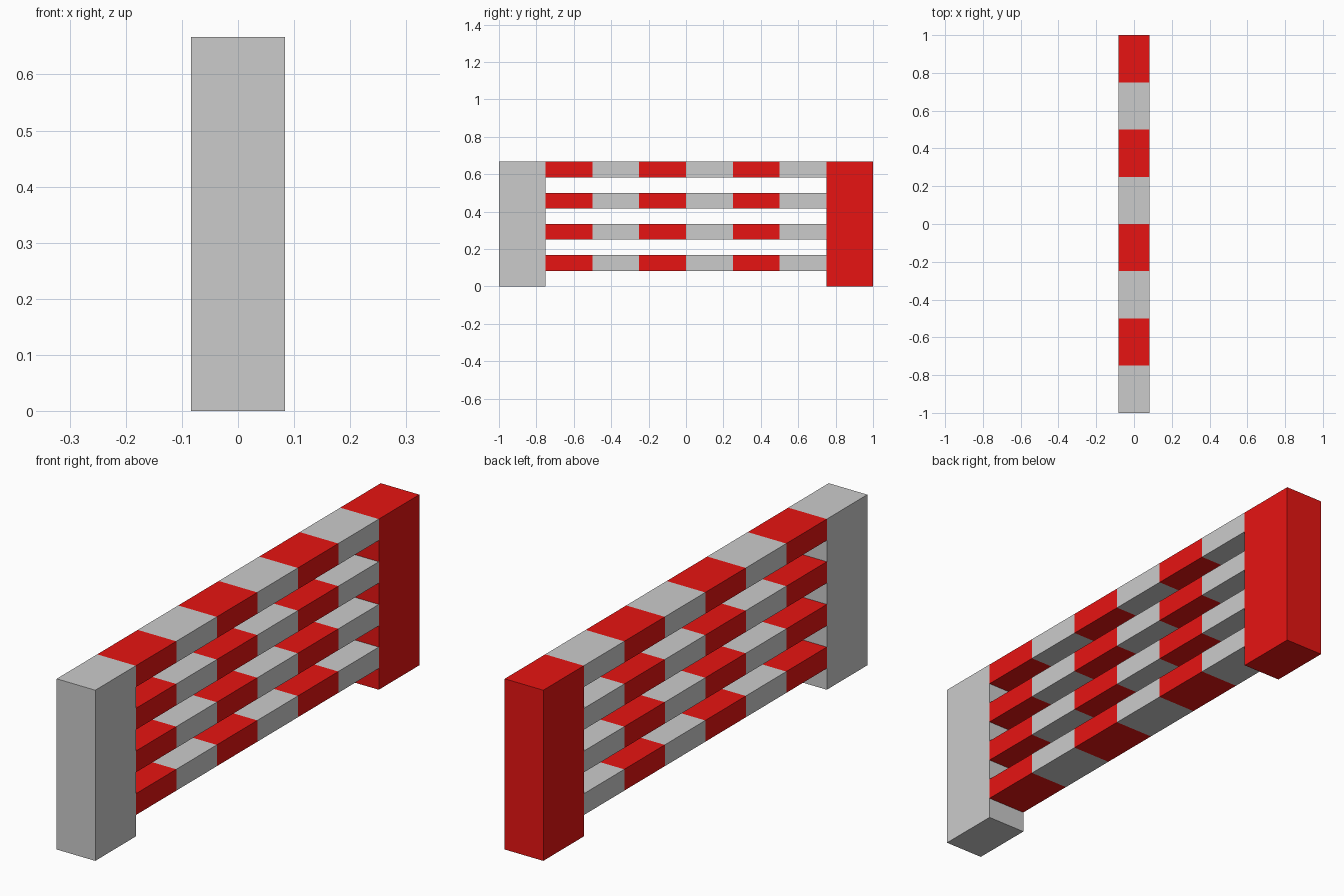
import bpy

if "Cube" in bpy.data.objects:
    bpy.data.objects.remove(bpy.data.objects["Cube"])

U = 1 / 12            # rail thickness, also half the barrier depth
SEG = 0.25            # length of one colour band
HEIGHT = 8 * U

red = bpy.data.materials.new("red_paint")
red.diffuse_color = (0.8, 0.007, 0.006, 1)
red.use_nodes = True
red.node_tree.nodes["Principled BSDF"].inputs["Base Color"].default_value = red.diffuse_color


def box(name, y0, z0, z1, material=None):
    """Box one band long, spanning the full depth of the barrier."""
    bpy.ops.mesh.primitive_cube_add(size=1, location=(0, y0 + SEG / 2, (z0 + z1) / 2))
    ob = bpy.context.object
    ob.name = name
    ob.scale = (2 * U, SEG, z1 - z0)
    bpy.ops.object.transform_apply(location=False, rotation=False, scale=True)
    if material:
        ob.data.materials.append(material)


# End posts
box("front_post", -1, 0, HEIGHT)
box("back_post", 1 - SEG, 0, HEIGHT, red)

# Four rails of alternating red and grey bands
for rail in range(4):
    z = (1 + 2 * rail) * U
    for band in range(6):
        is_red = band % 2 == 0
        box(f"rail_{rail + 1}_{'red' if is_red else 'grey'}_band_{band + 1}",
            -1 + SEG * (band + 1), z, z + U, red if is_red else None)
